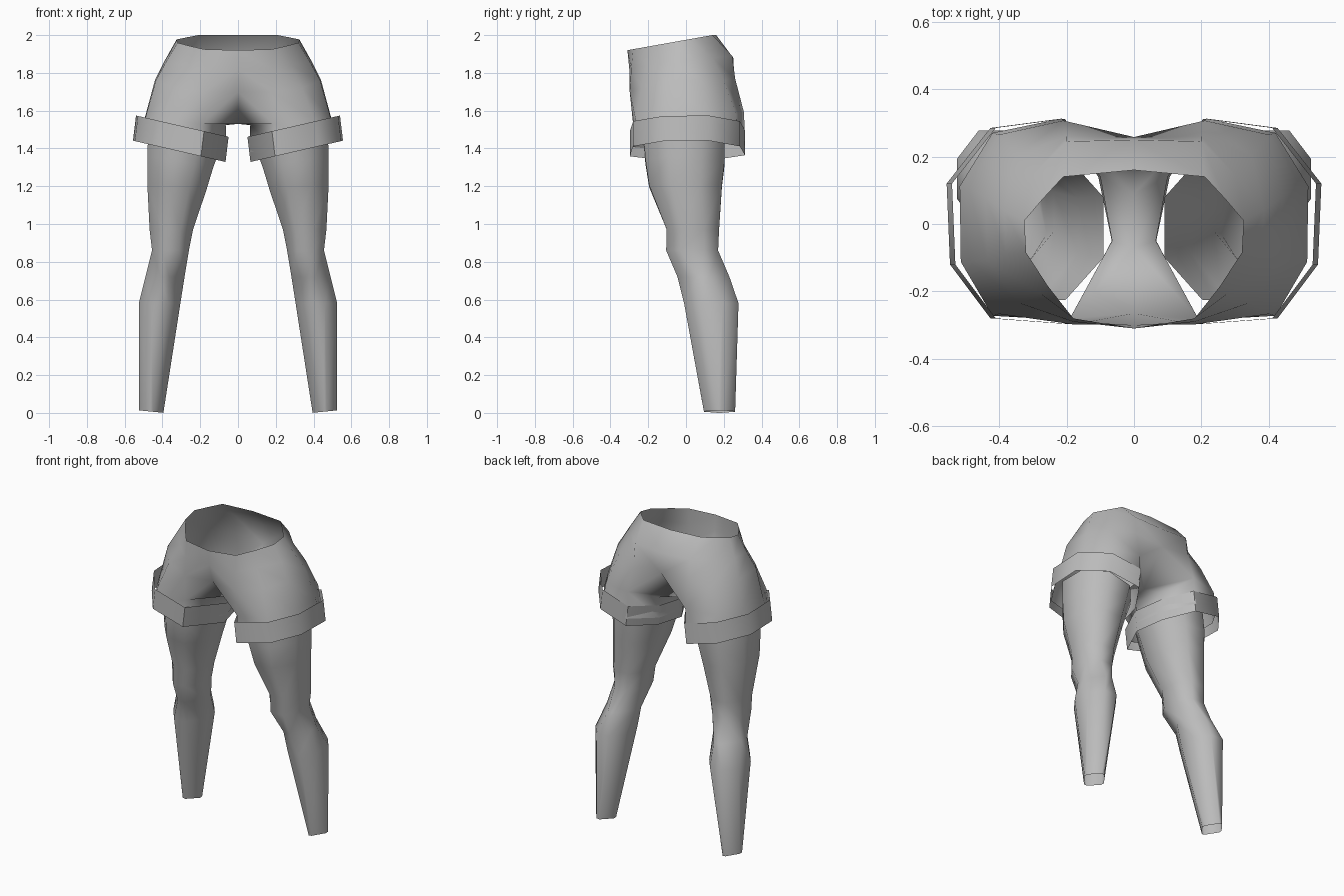
import bpy, bmesh, math

if "Cube" in bpy.data.objects:
    bpy.data.objects.remove(bpy.data.objects["Cube"])

gray = bpy.data.materials.new("plain gray")
gray.diffuse_color = (0.5, 0.5, 0.5, 1)
gray.use_nodes = True
gray.node_tree.nodes["Principled BSDF"].inputs["Base Color"].default_value = gray.diffuse_color


def make(name, verts, faces, angle=60):
    """Build a smooth-shaded half and mirror it across x = 0."""
    me = bpy.data.meshes.new(name)
    me.from_pydata(verts, [], faces)
    bm = bmesh.new()
    bm.from_mesh(me)
    bmesh.ops.recalc_face_normals(bm, faces=bm.faces)
    bm.to_mesh(me)
    bm.free()
    me.materials.append(gray)
    me.shade_smooth()
    me.set_sharp_from_angle(angle=math.radians(angle))
    ob = bpy.data.objects.new(name, me)
    bpy.context.collection.objects.link(ob)
    m = ob.modifiers.new("mirror", 'MIRROR')
    m.use_clip = True
    m.merge_threshold = 0.001
    return ob


def bridge(a, b, n, closed=True):
    """Quads between two rows of n vertices starting at a and b."""
    return [(a + i, a + (i + 1) % n, b + (i + 1) % n, b + i)
            for i in range(n if closed else n - 1)]


# Legs: eight-sided tube, rows of z, x range, y range, tilt, side flatness
rows = [(0.007, .395, .525, .095, .26, .1, .15),
        (0.58, .305, .525, -.01, .278, 0, .414),
        (0.72, .283, .49, -.045, .23, 0, .22),
        (0.86, .26, .455, -.105, .17, 0, .46),
        (0.97, .238, .468, -.102, .175, 0, .42),
        (1.20, .165, .48, -.195, .19, .08, .414),
        (1.33, .13, .48, -.215, .205, .15, .414),
        (1.45, .09, .475, -.225, .205, .23, .414)]
verts, faces = [], []
for z, x0, x1, y0, y1, tilt, t in rows:
    ring = [(1, t), (t, 1), (-t, 1), (-1, t), (-1, -t), (-t, -1), (t, -1), (1, -t)]
    for u, v in ring:
        dx = (x1 - x0) / 2 * u
        verts.append(((x0 + x1) / 2 + dx, (y0 + y1) / 2 + (y1 - y0) / 2 * v, z + tilt * dx))
for i in range(len(rows) - 1):
    faces += bridge(i * 8, i * 8 + 8, 8)
make("legs", verts, faces)

# Shorts: half rows run from front centre round the hip to back centre
waist = [(0, -.31), (.18, -.28), (.255, -.185), (.32, -.085),
         (.325, .01), (.27, .075), (.21, .14), (0, .16)]
upper = [(0, -.30, 1.82), (.18, -.29, 1.82), (.28, -.205, 1.84), (.38, -.09, 1.86),
         (.385, .04, 1.87), (.305, .14, 1.88), (.2, .245, 1.89), (0, .25, 1.88)]
hip = [(0, -.265, 1.70), (.18, -.298, 1.70), (.34, -.235, 1.72), (.435, -.11, 1.76),
       (.44, .08, 1.76), (.35, .20, 1.76), (.2, .26, 1.77), (0, .258, 1.75)]
# Thigh opening: six outer points, then two on the inside
thigh = [(.19, -.28, 1.53), (.40, -.267, 1.555), (.487, -.11, 1.575), (.49, .11, 1.575),
         (.40, .265, 1.58), (.21, .307, 1.59), (.10, .14, 1.52), (.065, -.05, 1.525)]
hem = [(.3 + (x - .3) * 1.08 + .012, y * 1.02, 1.365 + .23 * x) for x, y, z in thigh]
crotch = [(0, -.07, 1.53), (0, .09, 1.53)]

verts = [(x, y, 1.92 + .08 * min(1, (y + .31) / .45)) for x, y in waist]
verts += upper + hip + thigh + hem + crotch
faces = bridge(0, 8, 8, False) + bridge(8, 16, 8, False)
faces += bridge(17, 24, 6, False) + bridge(24, 32, 8)
c1, c2 = 40, 41
faces += [(16, 17, 24), (16, 24, c1), (c1, 24, 31), (c1, 31, 30, c2),
          (c2, 30, 29), (c2, 29, 23), (23, 29, 22)]
make("shorts", verts, faces, 120)

# Cuffs: thin tilted bands around the thigh openings
outline = [(.18, -.297), (.41, -.28), (.53, -.12), (.54, .12),
           (.41, .285), (.205, .312), (.09, .14), (.05, -.05)]
verts = [(x, y, 1.45 + .23 * x) for x, y in outline]
verts += [(x + .016, y, z - .133) for x, y, z in verts]
make("cuffs", verts, bridge(0, 8, 8))
